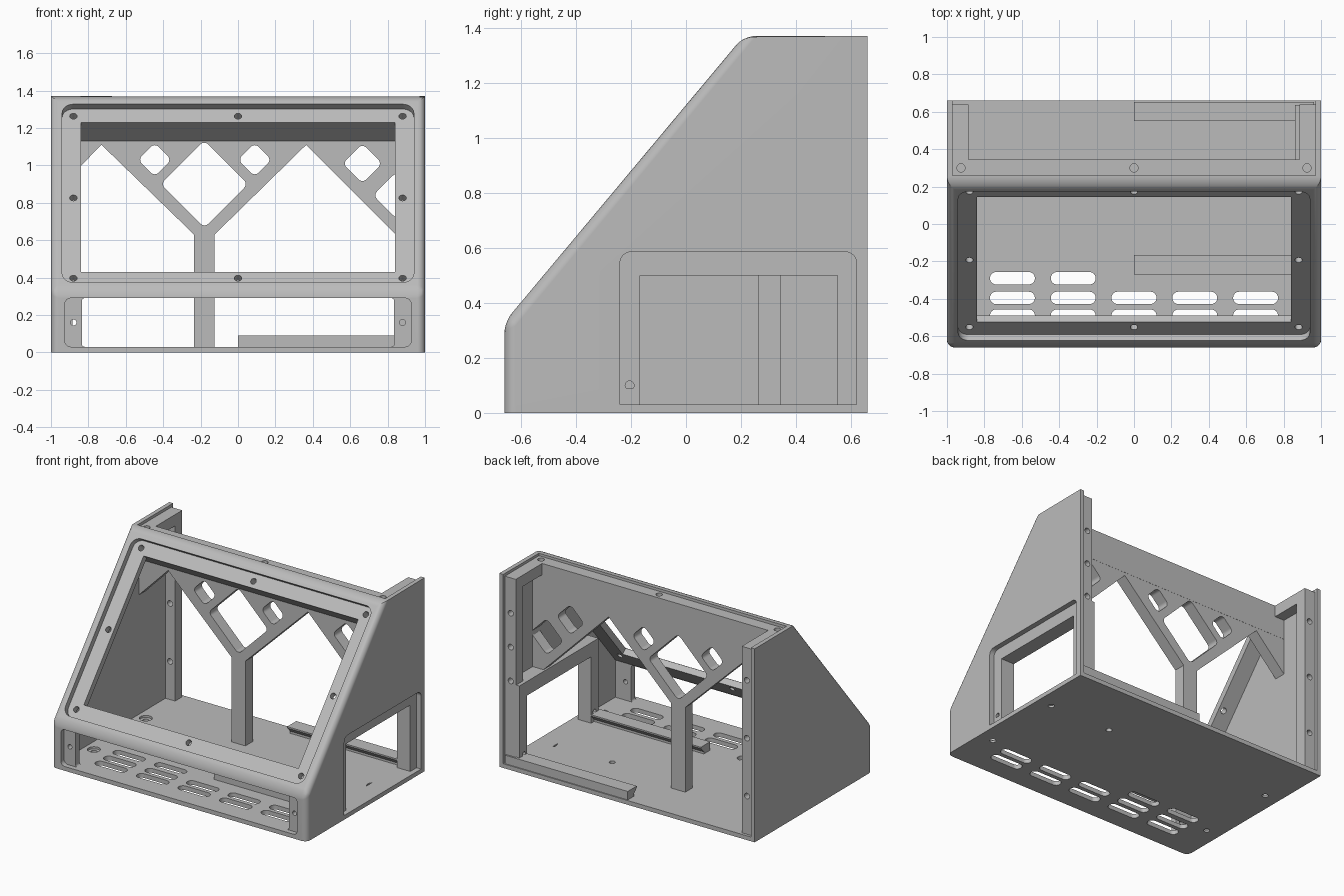
import bpy, bmesh
from math import sin, cos, pi, atan2, radians
from mathutils import Matrix, Vector

cube = bpy.data.objects.get("Cube")
if cube:
    bpy.data.objects.remove(cube, do_unlink=True)

grey = bpy.data.materials.new("light_grey")
grey.use_nodes = True
colour = (0.5, 0.5, 0.5, 1)
grey.diffuse_color = colour
grey.node_tree.nodes["Principled BSDF"].inputs["Base Color"].default_value = colour

# Working planes: outlines are drawn in local xy and extruded along local z
FLAT = Matrix.Identity(4)
FRONT = Matrix.Rotation(pi / 2, 4, 'X')
SIDE = Matrix(((0, 0, 1, 0), (1, 0, 0, 0), (0, 1, 0, 0), (0, 0, 0, 1)))
TILT = atan2(1.04, 0.87)
SLANT = Matrix.Translation((0, -0.66, 0.33)) @ Matrix.Rotation(TILT, 4, 'X')


def extrude(name, outline, lo, hi, plane):
    """Solid made from a 2D outline."""
    bm = bmesh.new()
    face = bm.faces.new([bm.verts.new((x, y, lo)) for x, y in outline])
    new = bmesh.ops.extrude_face_region(bm, geom=[face])["geom"]
    verts = [v for v in new if isinstance(v, bmesh.types.BMVert)]
    bmesh.ops.translate(bm, verts=verts, vec=(0, 0, hi - lo))
    bm.transform(plane)
    bmesh.ops.recalc_face_normals(bm, faces=bm.faces)
    mesh = bpy.data.meshes.new(name)
    bm.to_mesh(mesh)
    bm.free()
    mesh.materials.append(grey)
    obj = bpy.data.objects.new(name, mesh)
    bpy.context.collection.objects.link(obj)
    return obj


def rect(x0, x1, y0, y1, r=0):
    """Rectangle outline, with rounded corners if r is given."""
    if not r:
        return [(x0, y0), (x1, y0), (x1, y1), (x0, y1)]
    corners = [(x1 - r, y1 - r), (x0 + r, y1 - r), (x0 + r, y0 + r), (x1 - r, y0 + r)]
    return [(cx + r * cos(a), cy + r * sin(a))
            for k, (cx, cy) in enumerate(corners)
            for a in [(k + i / 6) * pi / 2 for i in range(7)]]


def circle(x, y, r):
    return [(x + r * cos(i * pi / 10), y + r * sin(i * pi / 10)) for i in range(20)]


def diamond(x, y, half, r=0.03):
    """Square turned by 45 degrees with rounded corners."""
    s = half * 0.75
    turn = Matrix.Rotation(pi / 4, 2)
    return [tuple(turn @ Vector(p) + Vector((x, y))) for p in rect(-s, s, -s, s, r)]


def cut(obj, outline, lo, hi, plane):
    """Subtract an extruded outline from an object."""
    cutter = extrude("cutter", outline, lo, hi, plane)
    cutter.hide_render = True
    mod = obj.modifiers.new("cut", 'BOOLEAN')
    mod.operation, mod.solver, mod.object = 'DIFFERENCE', 'EXACT', cutter
    deps = bpy.context.evaluated_depsgraph_get()
    mesh = bpy.data.meshes.new_from_object(obj.evaluated_get(deps))
    obj.modifiers.clear()
    obj.data = mesh
    bpy.data.objects.remove(cutter, do_unlink=True)


def on_slant(s, depth):
    """Side-profile point at distance s up the slope and a depth below it."""
    return (-0.66 + s * cos(TILT) + depth * sin(TILT),
            0.33 + s * sin(TILT) - depth * cos(TILT))


# Housing: side profile with rounded front and slant edges
housing = extrude("housing", [(-0.66, 0), (0.66, 0), (0.66, 1.37), (0.21, 1.37),
                              (-0.66, 0.33)], -1, 1, SIDE)
bm = bmesh.new()
bm.from_mesh(housing.data)
edges = []
for e in bm.edges:
    mid = (e.verts[0].co + e.verts[1].co) / 2
    if mid.z > 0.01 and mid.y < 0.22:
        edges.append(e)
bmesh.ops.bevel(bm, geom=edges, offset=0.04, segments=5, profile=0.5, affect='EDGES')
bm.to_mesh(housing.data)
bm.free()

# Inside space, open at the back and top
cut(housing, [(-0.58, 0.03), (0.72, 0.03), (0.72, 1.45), (0.345, 1.45), (0.345, 1.131),
              (0.26, 1.131), on_slant(1.205, 0.085), on_slant(0.023, 0.085)],
    -0.96, 0.96, SIDE)
# Seat for the rear cover
cut(housing, rect(-0.97, 0.97, 0.26, 0.8), 1.35, 1.5, FLAT)
cut(housing, rect(-0.97, 0.97, 0.03, 1.5), -0.8, -0.64, FRONT)

# Slanted window with recess and screw holes
cut(housing, rect(-0.94, 0.94, 0.058, 1.30, 0.06), -0.04, 0.1, SLANT)
cut(housing, rect(-0.84, 0.84, 0.163, 1.205), -0.25, 0.1, SLANT)
for x in (-0.88, 0, 0.88):
    for s in (0.121, 0.68, 1.25):
        if x or s != 0.68:
            cut(housing, circle(x, s, 0.02), -0.13, 0.1, SLANT)

# Lower front opening with recess
cut(housing, rect(-0.925, 0.925, 0.03, 0.29, 0.03), 0.624, 0.8, FRONT)
cut(housing, rect(-0.835, 0.835, 0.03, 0.29, 0.015), 0.5, 0.8, FRONT)
for x in (-0.88, 0.88):
    cut(housing, circle(x, 0.16, 0.016), 0.5, 0.8, FRONT)

# Side opening in the left wall: square at the bottom, round at the top
recess = [(-0.24, 0.03), (0.62, 0.03)] + rect(-0.24, 0.62, 0.03, 0.585, 0.04)[:14]
cut(housing, recess, 0.9, 1.1, SIDE)

# Floor vents
for row, y in enumerate((-0.49, -0.395, -0.29)):
    for col in range(2 if row == 2 else 5):
        x = -0.65 + 0.325 * col
        cut(housing, rect(x - 0.12, x + 0.12, y - 0.033, y + 0.033, 0.032), -0.1, 0.1, FLAT)

# Floor and top ledge screw holes
for x, y in ((-0.89, 0.24), (0.89, 0.24), (-0.89, -0.34), (0.89, -0.34), (0.41, 0.24)):
    cut(housing, circle(x, y, 0.02), -0.1, 0.1, FLAT)
    if abs(x) > 0.5:
        cut(housing, circle(x, y, 0.042), 0.015, 0.1, FLAT)
for x in (-0.925, 0, 0.925):
    cut(housing, circle(x, 0.3, 0.022), 1.25, 1.5, FLAT)

# Truss with a column, behind the window
truss = extrude("truss", [(-0.965, 1.135), (-0.965, 0.87), (-0.73, 1.11), (-0.235, 0.63),
                          (-0.235, 0.02), (-0.125, 0.02), (-0.125, 0.63), (0.365, 1.11),
                          (0.965, 0.51), (0.965, 1.135)], -0.344, -0.261, FRONT)
for x, z, half in ((-0.18, 0.90, 0.22), (-0.445, 1.03, 0.085), (0.09, 1.03, 0.085),
                   (0.665, 1.01, 0.1), (0.85, 0.84, 0.12)):
    cut(truss, diamond(x, z, half), -0.5, -0.1, FRONT)

# Rear posts and top ledges carrying the cover
parts = [housing, truss]
for side, name, heights in ((-1, "right", (0.3, 0.71, 1.12)), (1, "left", (0.62, 0.86, 1.10))):
    x0, x1 = sorted((side * 0.885, side * 0.972))
    post = extrude(name + "_rear_post", rect(x0, x1, 0.02, 1.35), -0.64, -0.56, FRONT)
    for z in heights:
        cut(post, circle(side * 0.925, z, 0.02), -0.8, -0.5, FRONT)
    if side > 0:
        cut(post, recess, 0.964, 1.1, SIDE)
    ledge = extrude(name + "_top_ledge", rect(x0, x1, 0.34, 0.565), 1.27, 1.35, FLAT)
    parts += [post, ledge]

# Frame behind the side opening
frame = extrude("side_frame", rect(-0.25, 0.635, 0.02, 0.6), 0.86, 0.964, SIDE)
cut(frame, rect(-0.167, 0.55, 0.03, 0.5), 0.8, 1.1, SIDE)
for y in (-0.205, 0.585):
    for z in (0.1, 0.55):
        cut(frame, circle(y, z, 0.016), 0.8, 1.1, SIDE)
parts.append(frame)

# Undercut slide rails on the floor
rail = [(-0.27, 0.025), (-0.2, 0.025), (-0.2, 0.045), (-0.167, 0.08),
        (-0.167, 0.09), (-0.27, 0.09)]
parts.append(extrude("front_rail", rail, 0, 0.963, SIDE))
parts.append(extrude("rear_rail", [(min(0.383 - y, 0.652), z) for y, z in rail],
                     0, 0.963, SIDE))

# Smooth rounded edges, crisp flat faces
for obj in parts:
    bpy.ops.object.select_all(action='DESELECT')
    obj.select_set(True)
    bpy.context.view_layer.objects.active = obj
    bpy.ops.object.shade_smooth_by_angle(angle=radians(30))
    mod = obj.modifiers.new("face_normals", 'WEIGHTED_NORMAL')
    mod.keep_sharp = True
